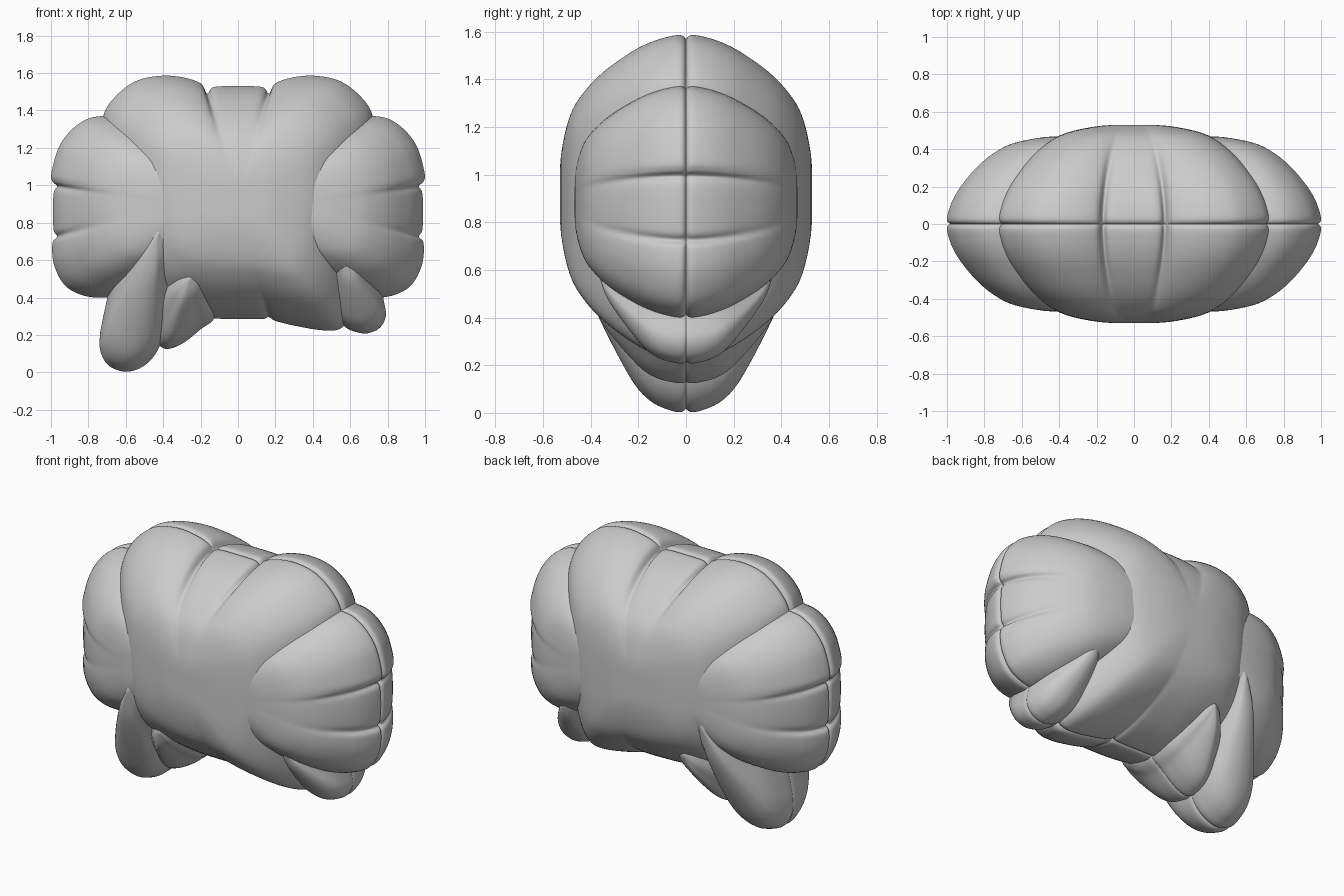
import bpy, bmesh, math

if "Cube" in bpy.data.objects:
    bpy.data.objects.remove(bpy.data.objects["Cube"])


def spline(pts, steps, closed):
    """Catmull-Rom curve through 2D points."""
    n = len(pts)
    out = []
    for i in range(n if closed else n - 1):
        if closed:
            a, b, c, d = (pts[(i + k) % n] for k in (-1, 0, 1, 2))
        else:
            a, b, c, d = (pts[min(max(i + k, 0), n - 1)] for k in (-1, 0, 1, 2))
        for j in range(steps):
            t = j / steps
            out.append(tuple(0.5 * (2 * q + (r - p) * t + (2 * p - 5 * q + 4 * r - w) * t * t
                                    + (3 * q - p - 3 * r + w) * t ** 3)
                             for p, q, r, w in zip(a, b, c, d)))
    if not closed:
        out.append(pts[-1])
    return out


# Inflated cross-sections: (fraction of outline, fraction of depth), tucked in at the seam
PUFF = spline([(0, 1), (.25, .99), (.5, .92), (.65, .81), (.78, .65), (.9, .43),
               (.96, .27), (.99, .14), (1, .06), (.993, .02), (.975, 0)], 4, False)[1:]
TAPER = spline([(0, 1), (.25, .92), (.47, .78), (.73, .57), (.87, .43), (.95, .29),
                (.99, .14), (1, .06), (.993, .02), (.98, 0)], 4, False)[1:]


def pillow(name, outline, centre, depth, puff=PUFF, passes=0):
    """Two inflated panels joined at a sunken seam on y = 0; pinches fade inwards."""
    cx, cz = centre
    rim = spline(outline, 6, True)
    n = len(rim)
    calm = rim
    for _ in range(passes):
        calm = [tuple((calm[i - 1][k] + 2 * calm[i][k] + calm[(i + 1) % n][k]) / 4
                      for k in (0, 1)) for i in range(n)]
    bm = bmesh.new()
    prof = puff + [(s, -h) for s, h in reversed(puff[:-1])]
    rings = []
    for s, h in prof:
        w = min(1, max(0, (s - .5) / .5)) ** 1.5
        ring = []
        for (x, z), (u, v) in zip(rim, calm):
            x, z = u + (x - u) * w, v + (z - v) * w
            ring.append(bm.verts.new((cx + (x - cx) * s, -depth * h, cz + (z - cz) * s)))
        rings.append(ring)
    for a, b in zip(rings, rings[1:]):
        for i in range(n):
            k = (i + 1) % n
            bm.faces.new((a[i], a[k], b[k], b[i]))
    for ring, y in ((rings[0], -depth), (rings[-1], depth)):
        pole = bm.verts.new((cx, y, cz))
        for i in range(n):
            bm.faces.new((pole, ring[i], ring[(i + 1) % n]))
    bmesh.ops.recalc_face_normals(bm, faces=bm.faces)
    for f in bm.faces:
        f.smooth = True
    me = bpy.data.meshes.new(name)
    bm.to_mesh(me)
    bm.free()
    ob = bpy.data.objects.new(name, me)
    bpy.context.collection.objects.link(ob)
    return ob


# Main body: two top lobes with pinched notches between
top = [(.13, 1.525), (.165, 1.49), (.2, 1.545), (.3, 1.578), (.42, 1.585), (.55, 1.555),
       (.66, 1.47), (.72, 1.37), (.73, 1.2), (.72, .9), (.7, .7)]
bottom = [(.66, .5), (.61, .32), (.55, .235), (.45, .225), (.3, .25), (.2, .275), (.165, .295),
          (.13, .285), (0, .285), (-.14, .29), (-.3, .32), (-.5, .36), (-.65, .5)]
body = [(0, 1.53)] + top + bottom + [(-x, z) for x, z in reversed(top)]
pillow("body", body, (0, .92), .53, passes=60)

# Side lobes with two pinches on the outer edge
side = [(.73, 1.37), (.85, 1.33), (.95, 1.22), (.997, 1.07), (.992, 1.02), (.967, .995),
        (.985, .96), (.99, .86), (.985, .76), (.967, .725), (.992, .69), (.985, .58),
        (.93, .47), (.84, .415), (.73, .4), (.55, .42), (.2, .5), (.0, .9), (.2, 1.28), (.5, 1.36)]
for name, sign in (("right_side_lobe", 1), ("left_side_lobe", -1)):
    pillow(name, [(sign * x, z) for x, z in side], (sign * .3, .9), .47, passes=60)

# Long left leg, flowing out of the body
pillow("left_long_leg",
       [(-.69, .45), (-.72, .3), (-.738, .2), (-.735, .11), (-.69, .035), (-.6, .003),
        (-.51, .03), (-.44, .1), (-.38, .23), (-.3, .4), (-.2, .7), (-.2, .95), (-.4, 1.05),
        (-.6, .95), (-.66, .7)], (-.43, .74), .465, TAPER)

# Shorter left leg tucked behind the long one
pillow("left_short_leg",
       [(-.5, .35), (-.44, .18), (-.4, .13), (-.35, .13), (-.28, .165), (-.2, .23), (-.12, .3),
        (-.05, .5), (-.15, .75), (-.4, .7)], (-.26, .5), .40, TAPER)

# Small right leg
pillow("right_short_leg",
       [(.5, .34), (.57, .245), (.64, .213), (.7, .21), (.76, .24), (.79, .3), (.78, .38),
        (.74, .55), (.62, .8), (.45, .8), (.42, .55)], (.57, .6), .37, TAPER)
